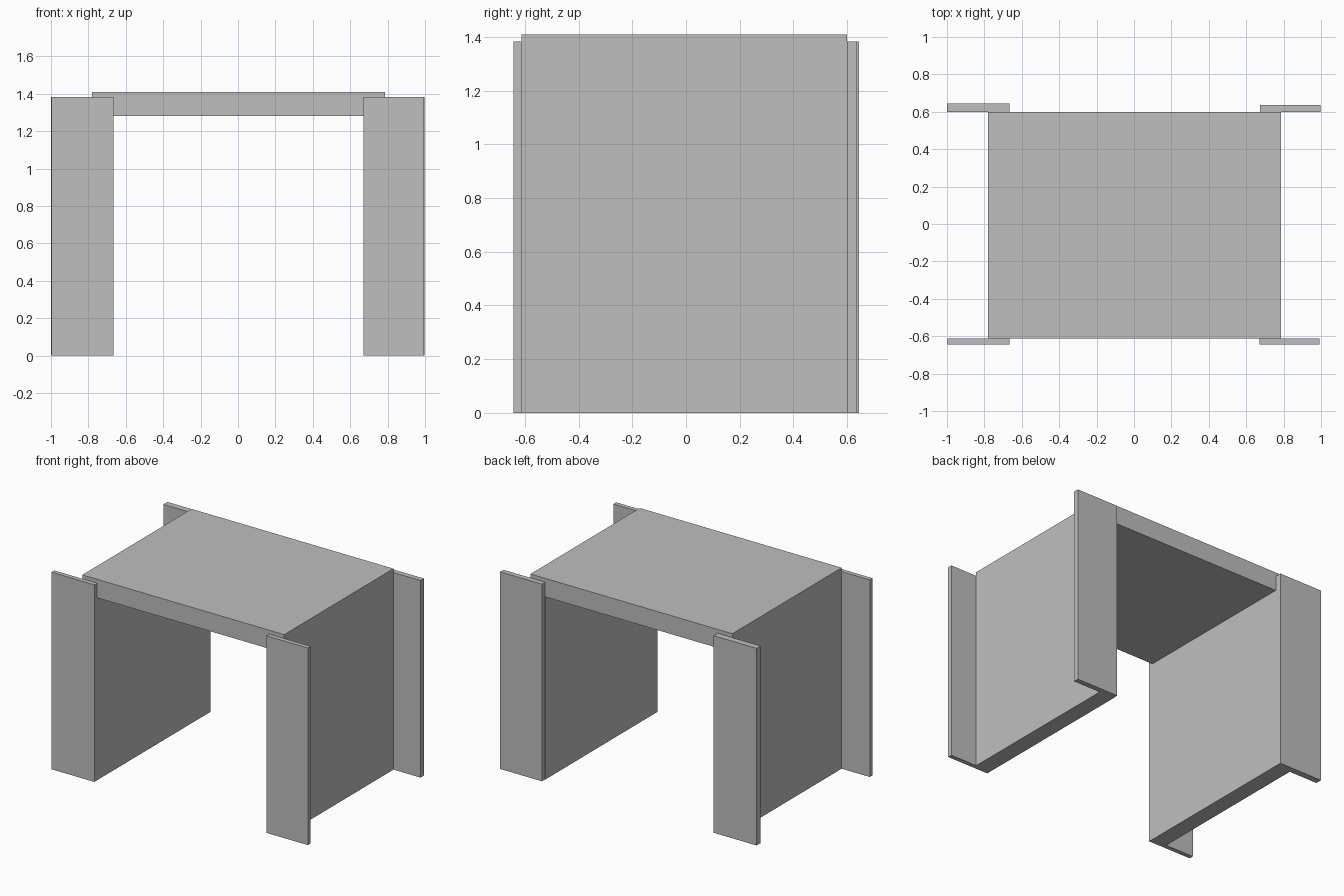
import bpy
import bmesh

cube = bpy.data.objects.get("Cube")
if cube:
    bpy.data.objects.remove(cube, do_unlink=True)

# Single concrete colour
concrete = bpy.data.materials.new("concrete_grey")
concrete.use_nodes = True
grey = (0.52, 0.52, 0.52, 1.0)
concrete.diffuse_color = grey
for node in concrete.node_tree.nodes:
    if node.type == "BSDF_PRINCIPLED":
        node.inputs["Base Color"].default_value = grey


def extrude_profile(name, profile, y_front, y_back):
    """Extrude an outline in the xz plane from front to back."""
    bm = bmesh.new()
    face = bm.faces.new([bm.verts.new((x, y_front, z)) for x, z in profile])
    result = bmesh.ops.extrude_face_region(bm, geom=[face])
    moved = [v for v in result["geom"] if isinstance(v, bmesh.types.BMVert)]
    bmesh.ops.translate(bm, verts=moved, vec=(0, y_back - y_front, 0))
    bmesh.ops.recalc_face_normals(bm, faces=bm.faces)
    mesh = bpy.data.meshes.new(name)
    bm.to_mesh(mesh)
    bm.free()
    mesh.materials.append(concrete)
    obj = bpy.data.objects.new(name, mesh)
    bpy.context.collection.objects.link(obj)
    return obj


# Roof and side walls as one arch-shaped section
extrude_profile("culvert_body", [
    (-0.78, 0), (-0.78, 1.41), (0.787, 1.41), (0.787, 0),
    (0.67, 0), (0.67, 1.28), (-0.665, 1.28), (-0.665, 0),
], -0.612, 0.6)

# Flat wing walls at the four corners: x range, y range
wings = {
    "front_right_wing": (-0.998, -0.665, -0.643, -0.612),
    "front_left_wing": (0.67, 0.992, -0.643, -0.612),
    "back_right_wing": (-1.0, -0.665, 0.6, 0.645),
    "back_left_wing": (0.673, 0.997, 0.6, 0.637),
}
for name, (x0, x1, y0, y1) in wings.items():
    extrude_profile(name, [(x0, 0), (x0, 1.383), (x1, 1.383), (x1, 0)], y0, y1)
